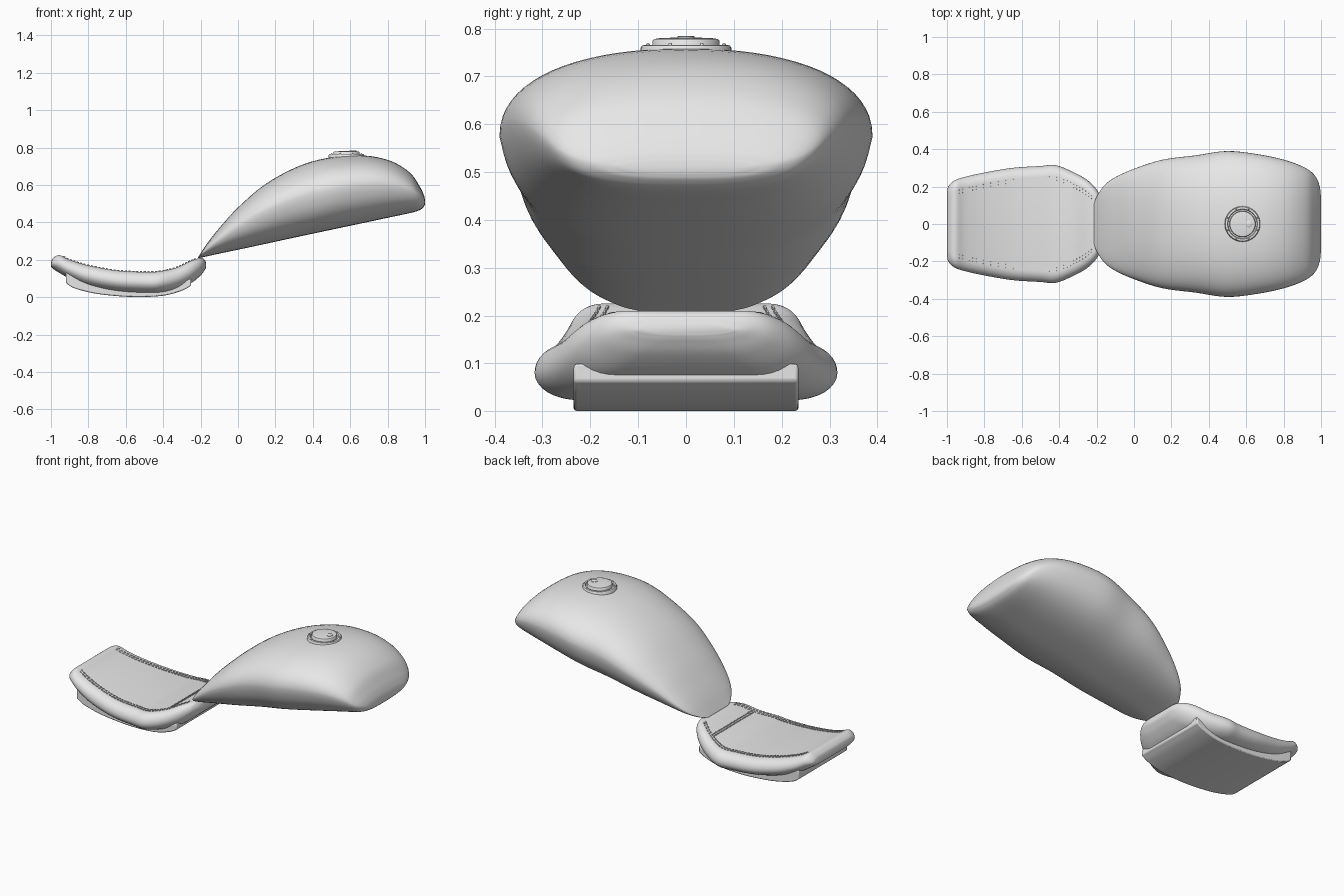
import bpy, bmesh, math
from mathutils import Vector

cube = bpy.data.objects.get("Cube")
if cube:
    bpy.data.objects.remove(cube, do_unlink=True)


def material(name, value):
    m = bpy.data.materials.new(name)
    m.use_nodes = True
    colour = (value, value, value, 1)
    m.diffuse_color = colour
    m.node_tree.nodes["Principled BSDF"].inputs["Base Color"].default_value = colour
    return m


GREY = material("light grey", 0.8)


def finish(bm, name, angle=40):
    bmesh.ops.recalc_face_normals(bm, faces=bm.faces)
    mesh = bpy.data.meshes.new(name)
    bm.to_mesh(mesh)
    bm.free()
    mesh.materials.append(GREY)
    ob = bpy.data.objects.new(name, mesh)
    bpy.context.collection.objects.link(ob)
    bpy.ops.object.select_all(action='DESELECT')
    bpy.context.view_layer.objects.active = ob
    ob.select_set(True)
    bpy.ops.object.shade_smooth_by_angle(angle=math.radians(angle))
    return ob


def spline(rows, steps):
    """Smooth curve through rows of any width."""
    pts = [Vector(r) for r in rows]
    pts = [2 * pts[0] - pts[1]] + pts + [2 * pts[-1] - pts[-2]]
    out = []
    for a, b, c, d in zip(pts, pts[1:], pts[2:], pts[3:]):
        for i in range(steps):
            t = i / steps
            out.append(b + t / 2 * (c - a + t * (2 * a - 5 * b + 4 * c - d
                                                 + t * (3 * (b - c) + d - a))))
    return out + [pts[-2]]


def loft(rings, name, angle=40):
    bm = bmesh.new()
    loops = [[bm.verts.new(p) for p in ring] for ring in rings]
    for a, b in zip(loops, loops[1:]):
        for i in range(len(a)):
            j = (i + 1) % len(a)
            bm.faces.new((a[i], a[j], b[j], b[i]))
    bm.faces.new(loops[0])
    bm.faces.new(loops[-1])
    return finish(bm, name, angle)


def mirrored(x, half):
    """Full ring from a half outline that starts and ends on the centre line."""
    return [(x, y, z) for y, z in half] + [(x, -y, z) for y, z in half[-2:0:-1]]


# Fuel tank: x, half width, bottom, top
tank_rows = [
    (-.215, .10, .209, .211), (-.20, .145, .211, .235),
    (-.16, .205, .22, .295), (-.1, .25, .233, .37),
    (0, .295, .254, .48), (.15, .343, .286, .607),
    (.33, .367, .325, .703), (.5, .39, .361, .748),
    (.68, .37, .399, .757), (.82, .338, .429, .727),
    (.92, .298, .45, .665), (.97, .255, .465, .595),
    (.993, .2, .483, .548), (1, .14, .497, .522)]


def tank_ring(row):
    x, w, zb, zt = row
    zm = zb + .55 * (zt - zb)
    half = [(0, zb)]
    # Rounded belly that tapers inward
    for i in range(1, 20):
        a = math.pi / 2 * (1 - i / 20)
        s = math.sin(a) ** .714
        half.append((w * (1 - .12 * s) * math.cos(a) ** .714, zm + (zb - zm) * s))
    # Domed upper half
    for i in range(18):
        a = math.pi / 2 * i / 18
        half.append((w * math.cos(a) ** .9, zm + (zt - zm) * math.sin(a) ** .9))
    return mirrored(x, half + [(0, zt)])


loft([tank_ring(r) for r in spline(tank_rows, 5)], "fuel_tank", 80)

# Seat cushion: x, half width, bottom, top
seat_rows = [
    (-1, .17, .165, .185), (-.99, .205, .153, .208), (-.955, .235, .13, .225),
    (-.9, .253, .10, .2), (-.8, .275, .06, .17), (-.65, .3, .033, .143),
    (-.5, .31, .024, .135), (-.42, .315, .026, .138), (-.33, .28, .042, .158),
    (-.25, .235, .076, .195), (-.2, .185, .116, .21), (-.178, .14, .145, .2),
    (-.17, .10, .16, .18)]
seat_curve = spline(seat_rows, 5)


def seat_ring(row):
    x, w, zb, zt = row
    zm, h = (zb + zt) / 2, (zt - zb) / 2
    half = [(0, zb)]
    for i in range(17):
        a = math.pi * (i / 16 - .5)
        roll = .09 if a < 0 else .06
        half.append((w - roll + roll * math.cos(a), zm + h * math.sin(a)))
    return mirrored(x, half + [(0, zt)])


loft([seat_ring(r) for r in seat_curve], "seat_cushion")


def seat_at(x):
    for a, b in zip(seat_curve, seat_curve[1:]):
        if a[0] <= x <= b[0]:
            return a.lerp(b, (x - a[0]) / (b[0] - a[0]))
    return seat_curve[-1]


# Seat pan under the cushion, curved along its length
pan_rows = [(-.92, .075), (-.88, .05), (-.8, .027), (-.7, .011), (-.55, .001),
            (-.4, .008), (-.3, .035), (-.25, .062)]
bm = bmesh.new()
low = spline(pan_rows, 4)
outline = [(p[0], p[1]) for p in low]
outline += [(p[0], seat_at(p[0])[2] + .025) for p in reversed(low)]
face = bm.faces.new([bm.verts.new((x, -.235, z)) for x, z in outline])
side = bmesh.ops.extrude_face_region(bm, geom=[face])
moved = [v for v in side["geom"] if isinstance(v, bmesh.types.BMVert)]
bmesh.ops.translate(bm, verts=moved, vec=(0, .47, 0))
pan = finish(bm, "seat_pan", 30)
bevel = pan.modifiers.new("soft_edges", 'BEVEL')
bevel.width, bevel.segments, bevel.limit_method = .006, 2, 'ANGLE'
bevel.angle_limit = math.radians(50)


# Stitching: small raised dashes laid along the seat top
def dashes(bm, path, gap):
    travelled = 0
    for a, b in zip(path, path[1:]):
        travelled += (b - a).length
        if travelled < gap:
            continue
        travelled = 0
        turn = (b - a).to_track_quat('X', 'Z').to_matrix().to_4x4()
        box = bmesh.ops.create_cube(bm, size=1)["verts"]
        bmesh.ops.scale(bm, verts=box, vec=(gap * .6, .005, .009))
        bmesh.ops.transform(bm, verts=box, matrix=turn)
        bmesh.ops.translate(bm, verts=box, vec=(a + b) / 2)


def on_seat(x, y):
    return Vector((x, y, seat_at(x)[3]))


bm = bmesh.new()
steps = 360
for sign in (1, -1):
    for inset in (.063, .08):
        path = []
        for i in range(steps + 1):
            x = -.945 + .725 * i / steps
            path.append(on_seat(x, sign * (seat_at(x)[1] - inset)))
        dashes(bm, path, .019)
finish(bm, "side_stitching")

bm = bmesh.new()
for x in (-.322, -.31):
    dashes(bm, [on_seat(x, -.19 + .38 * i / 180) for i in range(181)], .011)
finish(bm, "cross_stitching")


# Filler cap: turned profile, with lock and screws
def turned(name, x, profile, sides):
    rings = []
    for r, z in profile:
        rings.append([(x + r * math.cos(2 * math.pi * i / sides),
                       r * math.sin(2 * math.pi * i / sides), z) for i in range(sides)])
    return loft(rings, name)


cap_x = .58
turned("filler_cap_ring", cap_x, [(.095, .735), (.095, .76), (.091, .765),
                                  (.08, .766), (.077, .758)], 48)
turned("filler_cap", cap_x, [(.07, .74), (.07, .774), (.067, .778), (.055, .78),
                             (.03, .781), (.01, .782)], 48)
turned("cap_lock", cap_x + .035, [(.018, .775), (.018, .783), (.015, .785)], 24)

bm = bmesh.new()
for i in range(8):
    a = math.pi * (i + .5) / 4
    head = bmesh.ops.create_uvsphere(bm, u_segments=10, v_segments=6, radius=.004)["verts"]
    bmesh.ops.translate(bm, verts=head, vec=(cap_x + .086 * math.cos(a),
                                             .086 * math.sin(a), .766))
finish(bm, "cap_screws")
